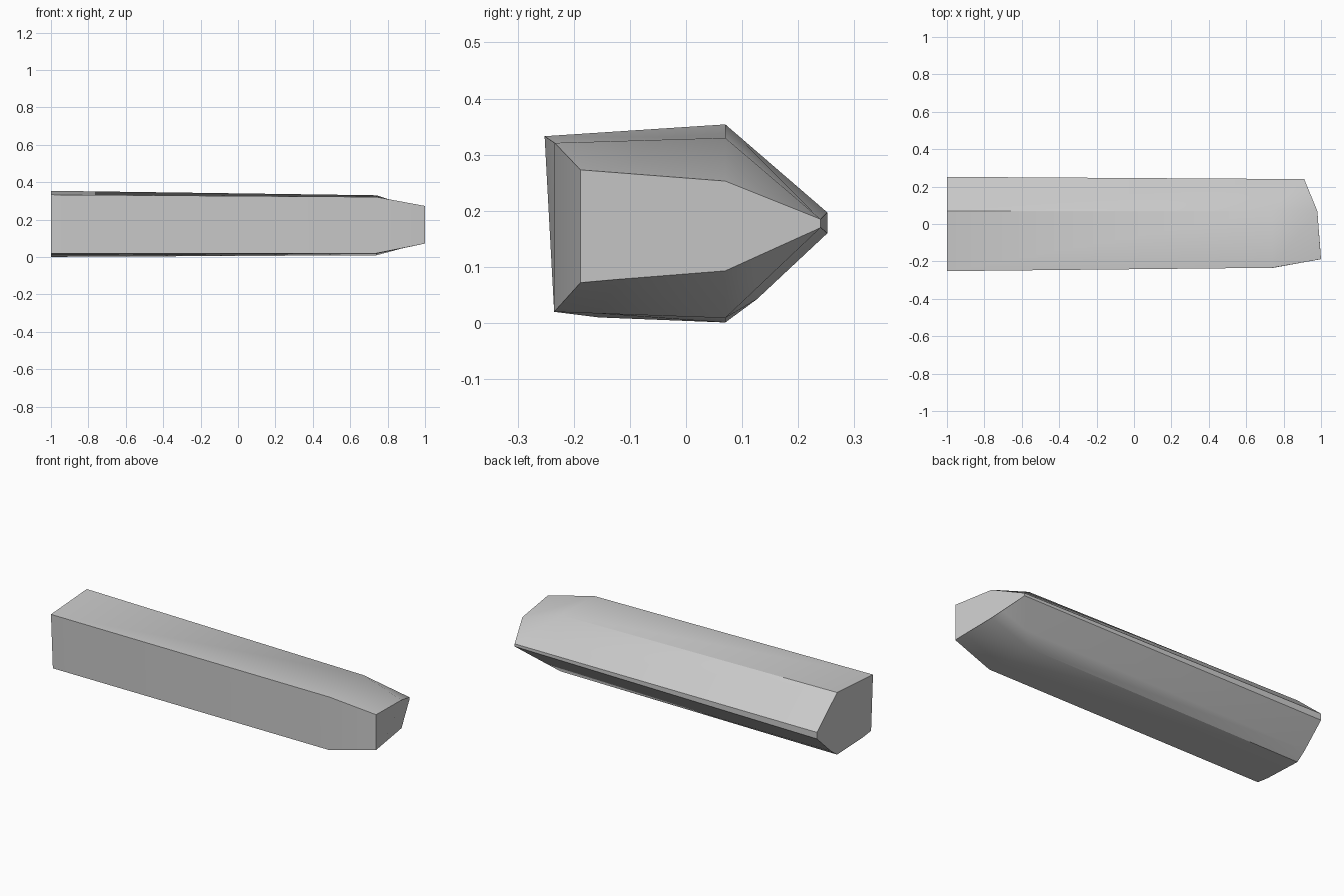
import bpy
import bmesh
import math

cube = bpy.data.objects.get("Cube")
if cube:
    bpy.data.objects.remove(cube, do_unlink=True)

# Single grey material
grey = bpy.data.materials.new("plain grey")
grey.use_nodes = True
colour = (0.6, 0.6, 0.6, 1)
grey.diffuse_color = colour
grey.node_tree.nodes["Principled BSDF"].inputs["Base Color"].default_value = colour

# Cross-sections in the same corner order: square end, shoulder, tip
square_end = [(-1, y, z) for y, z in (
    (-.252, .333), (.07, .354), (.252, .197), (.252, .16),
    (.127, .043), (.07, .001), (-.155, .01), (-.235, .02))]
shoulder = [(.74, -.234, .321), (.74, .07, .33), (.91, .24, .185), (.91, .24, .17),
            (.795, .125, .061), (.74, .07, .009), (.74, -.155, .017), (.74, -.235, .02)]
tip = [(1, -.188, .273), (.98, .07, .253), (.91, .24, .185), (.91, .24, .17),
       (.957, .125, .118), (.98, .07, .093), (.995, -.12, .078), (1, -.188, .072)]

# Loft the bar through its sections
bm = bmesh.new()
rings = [[bm.verts.new(p) for p in ring] for ring in (square_end, shoulder, tip)]
for a, b in zip(rings, rings[1:]):
    for i in range(len(a)):
        j = (i + 1) % len(a)
        bm.faces.new((a[i], a[j], b[j], b[i]))
bm.faces.new(rings[0])
bm.faces.new(rings[-1])
bmesh.ops.remove_doubles(bm, verts=bm.verts, dist=0.001)
bmesh.ops.recalc_face_normals(bm, faces=bm.faces)

mesh = bpy.data.meshes.new("tapered_bar")
bm.to_mesh(mesh)
bm.free()
mesh.materials.append(grey)
bar = bpy.data.objects.new("tapered_bar", mesh)
bpy.context.collection.objects.link(bar)

# Soft taper, crisp long edges
bpy.ops.object.select_all(action='DESELECT')
bar.select_set(True)
bpy.context.view_layer.objects.active = bar
bpy.ops.object.shade_smooth_by_angle(angle=math.radians(30))
